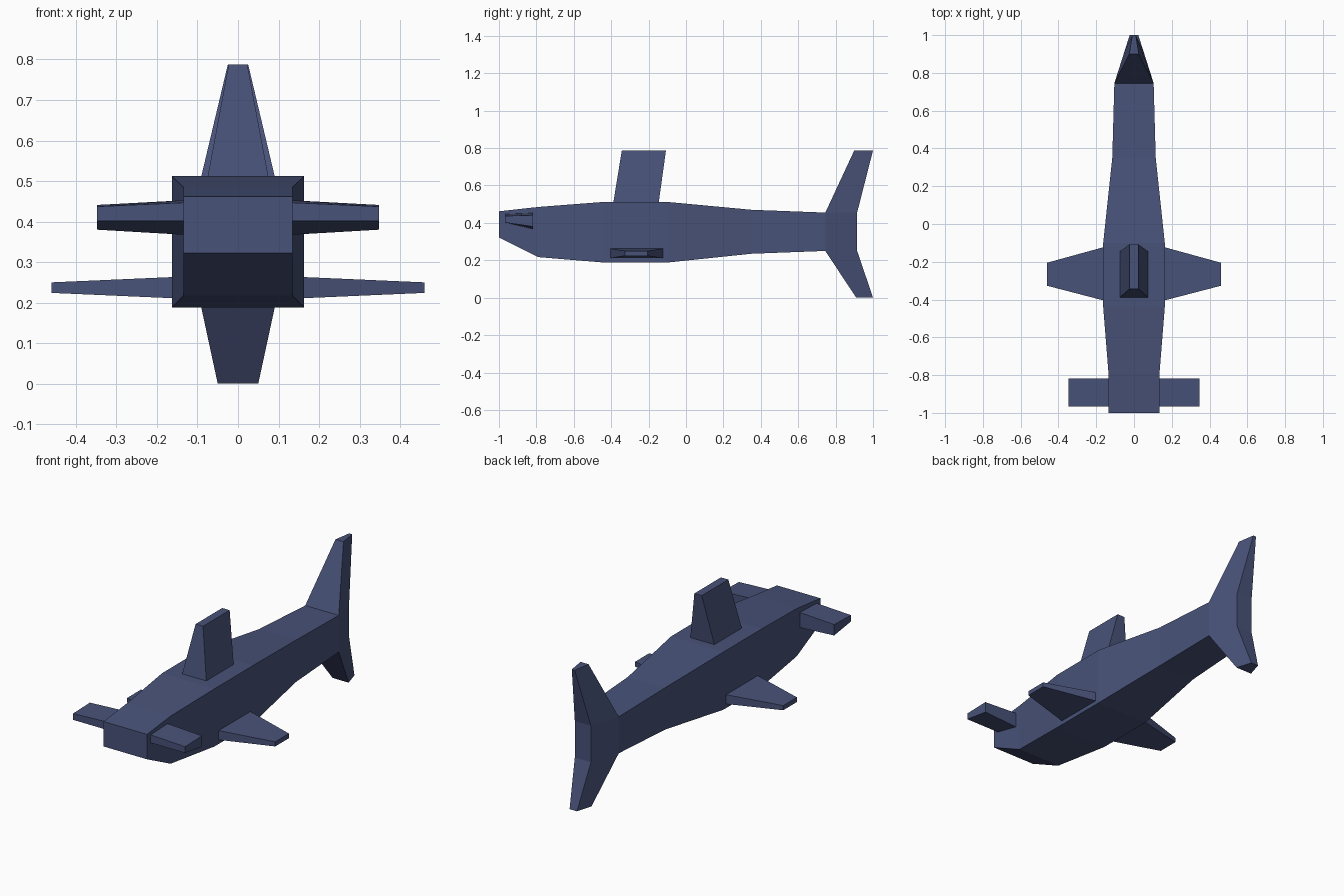
import bpy
import bmesh

if "Cube" in bpy.data.objects:
    bpy.data.objects.remove(bpy.data.objects["Cube"])

skin = bpy.data.materials.new("slate blue skin")
skin.diffuse_color = (0.065, 0.085, 0.19, 1)
skin.use_nodes = True
skin.node_tree.nodes["Principled BSDF"].inputs["Base Color"].default_value = skin.diffuse_color


def loft(name, rings):
    """Join a list of four-cornered rings into a closed, flat-shaded solid."""
    bm = bmesh.new()
    loops = [[bm.verts.new(p) for p in ring] for ring in rings]
    for a, b in zip(loops, loops[1:]):
        for i in range(4):
            j = (i + 1) % 4
            bm.faces.new((a[i], a[j], b[j], b[i]))
    bm.faces.new(loops[0])
    bm.faces.new(loops[-1])
    bmesh.ops.recalc_face_normals(bm, faces=bm.faces)
    mesh = bpy.data.meshes.new(name)
    bm.to_mesh(mesh)
    bm.free()
    mesh.materials.append(skin)
    obj = bpy.data.objects.new(name, mesh)
    bpy.context.collection.objects.link(obj)
    return obj


def body_ring(y, w, z0, z1):
    return [(-w, y, z0), (w, y, z0), (w, y, z1), (-w, y, z1)]


def upright_ring(z, y0, w0, y1, w1):
    return [(-w0, y0, z), (w0, y0, z), (w1, y1, z), (-w1, y1, z)]


def side_ring(x, y0, lo0, hi0, y1, lo1, hi1):
    return [(x, y0, lo0), (x, y1, lo1), (x, y1, hi1), (x, y0, hi0)]


# Body, from blunt snout to tail root
loft("body", [body_ring(*s) for s in (
    (-1.0, 0.135, 0.322, 0.462),
    (-0.79, 0.135, 0.217, 0.485),
    (-0.44, 0.163, 0.188, 0.512),
    (-0.10, 0.163, 0.188, 0.512),
    (0.35, 0.115, 0.235, 0.47),
    (0.745, 0.104, 0.25, 0.455))])

# Tail fin, lower tip to upper tip
loft("tail_fin", [upright_ring(*s) for s in (
    (0.0, 0.91, 0.05, 1.0, 0.023),
    (0.25, 0.745, 0.104, 0.915, 0.05),
    (0.455, 0.745, 0.104, 0.915, 0.05),
    (0.788, 0.9, 0.025, 1.0, 0.009))])

# Dorsal fin, root sunk into the back
loft("dorsal_fin", [upright_ring(*s) for s in (
    (0.50, -0.39, 0.077, -0.147, 0.077),
    (0.788, -0.343, 0.023, -0.107, 0.023))])

# Paired side fins and hammer head lobes
for side, s in (("left", 1), ("right", -1)):
    loft(side + "_pectoral_fin", [
        side_ring(s * 0.14, -0.41, 0.21, 0.264, -0.117, 0.21, 0.264),
        side_ring(s * 0.46, -0.327, 0.224, 0.25, -0.205, 0.224, 0.25)])
    loft(side + "_head_lobe", [
        side_ring(s * 0.125, -0.967, 0.402, 0.447, -0.817, 0.367, 0.453),
        side_ring(s * 0.348, -0.967, 0.402, 0.437, -0.817, 0.38, 0.441)])
